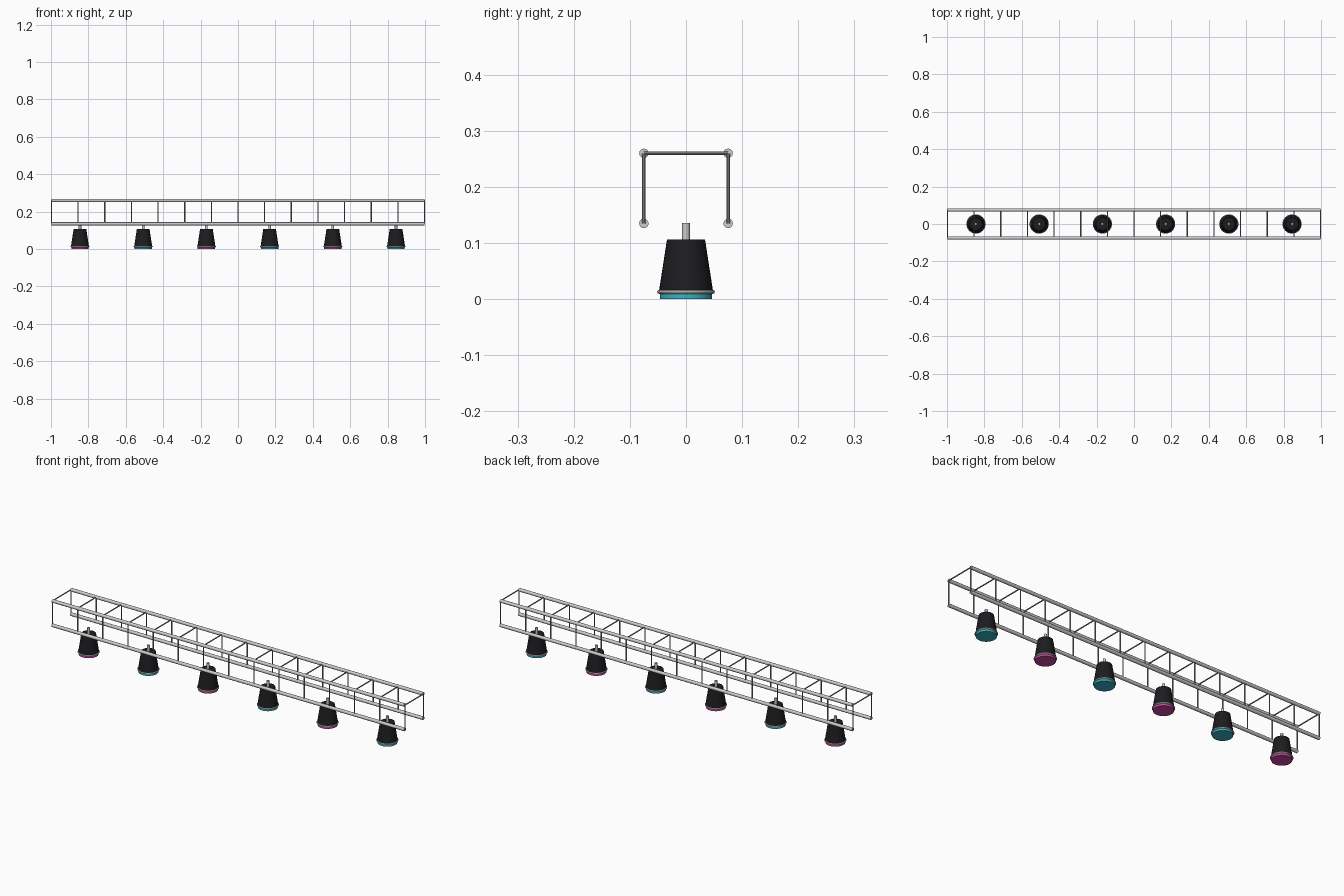
import bpy, math
from mathutils import Vector

if "Cube" in bpy.data.objects:
    bpy.data.objects.remove(bpy.data.objects["Cube"])


def material(name, color):
    m = bpy.data.materials.new(name)
    m.diffuse_color = (*color, 1)
    m.use_nodes = True
    m.node_tree.nodes["Principled BSDF"].inputs["Base Color"].default_value = m.diffuse_color
    return m


STEEL = material("steel", (0.55, 0.55, 0.57))
DARK = material("brace_grey", (0.3, 0.3, 0.32))
BLACK = material("black", (0.012, 0.012, 0.015))
PINK = material("pink", (0.6, 0.06, 0.35))
CYAN = material("cyan", (0.04, 0.45, 0.55))


def finish(name, mat):
    o = bpy.context.object
    o.name = name
    o.data.materials.append(mat)
    bpy.ops.object.shade_smooth_by_angle(angle=math.radians(40))
    return o


def tube(name, a, b, r1, mat, sides=12, r2=None):
    a, b = Vector(a), Vector(b)
    d = b - a
    bpy.ops.mesh.primitive_cone_add(
        vertices=sides, radius1=r1, radius2=r1 if r2 is None else r2,
        depth=d.length, location=(a + b) / 2,
        rotation=d.to_track_quat('Z', 'Y').to_euler())
    return finish(name, mat)


# Truss chords
END, Y, LOW, HIGH, BAR = 0.997, 0.075, 0.135, 0.26, 0.003
for y in (-Y, Y):
    for z in (LOW, HIGH):
        tube("chord", (-END, y, z), (END, y, z), 0.0085, STEEL)

# Uprights on both sides and top rungs
for i in range(15):
    x = -END + i * 2 * END / 14
    for y in (-Y, Y):
        tube("upright", (x, y, LOW), (x, y, HIGH), BAR, DARK, 8)
    tube("top_rung", (x, -Y, HIGH), (x, Y, HIGH), BAR, DARK, 8)

# Hanging lamps with alternating lens colours
for i in range(6):
    x = (i - 2.5) * 0.338
    tube("lamp_body", (x, 0, 0.012), (x, 0, 0.106), 0.0485, BLACK, 32, 0.034)
    tube("lamp_stem", (x, 0, 0.1), (x, 0, 0.136), 0.007, STEEL)
    tube("lens", (x, 0, 0), (x, 0, 0.012), 0.0465, CYAN if i % 2 else PINK, 32)
    bpy.ops.mesh.primitive_torus_add(
        major_radius=0.048, minor_radius=0.0035, major_segments=32,
        minor_segments=8, location=(x, 0, 0.013))
    finish("lens_ring", STEEL)
